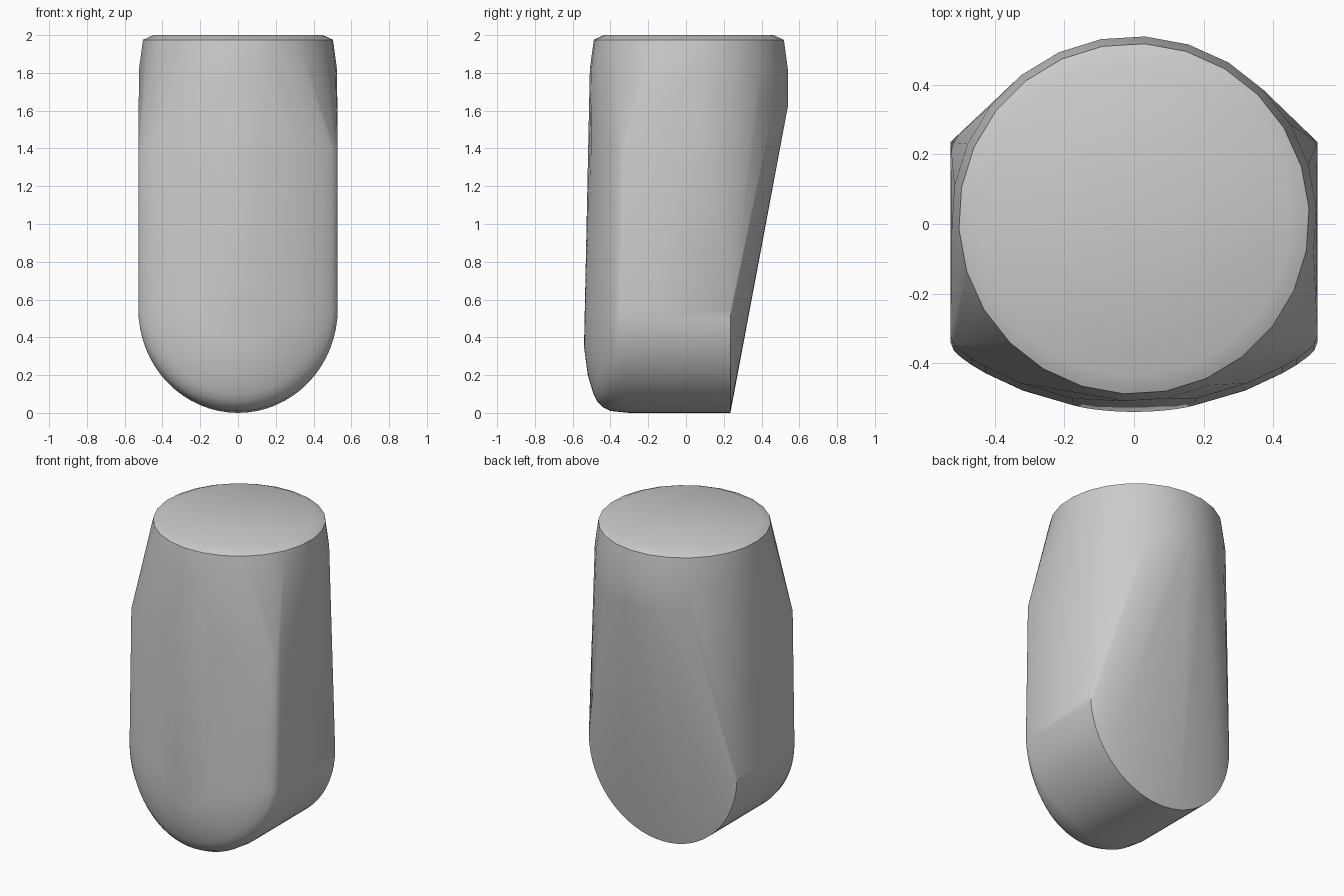
import bpy
import bmesh
import math

cube = bpy.data.objects.get("Cube")
if cube:
    bpy.data.objects.remove(cube, do_unlink=True)

grey = bpy.data.materials.new("plain grey")
grey.use_nodes = True
grey.diffuse_color = (0.6, 0.6, 0.6, 1)
grey.node_tree.nodes["Principled BSDF"].inputs["Base Color"].default_value = (0.6, 0.6, 0.6, 1)

HALF, ARCH, LEAN = 0.528, 0.55, 0.021
SHOULDER = 1.4
bm = bmesh.new()


def ring(z, radius, y=0.015, count=26):
    """Round section of the upper stem."""
    for i in range(count):
        a = math.tau * (i + 0.25) / count
        bm.verts.new((radius * math.cos(a), y + radius * math.sin(a), z))


def arch(inset, steps=32):
    """Points (x, z, downwardness) along a half-round bottom outline."""
    for i in range(steps + 1):
        a = math.pi * i / steps
        yield (-(HALF - inset) * math.cos(a), ARCH - (ARCH - inset) * math.sin(a), math.sin(a))


def bulge(x, z):
    """Gently bowed front that leans back towards the top."""
    return -0.54 + 0.54 * x * x + LEAN * max(0, z - 0.4)


# Round top: chamfered cap, then the straight stem
for z, radius in ((2.0, 0.45), (1.975, 0.504), (1.82, 0.525), (1.62, 0.525)):
    ring(z, radius)

# Flat back outline of the rounded foot
for x, z, down in arch(0):
    bm.verts.new((x, 0.235, z))

# Bowed front, softened most along its lower edge; the sides run up to the shoulder
for inset, soften in ((0, 0.24), (0.01, 0.14), (0.03, 0.1), (0.06, 0.07),
                      (0.1, 0.05), (0.2, 0.02), (0.35, 0)):
    for x, z, down in arch(inset):
        offset = soften * (0.2 + 0.8 * down ** 2)
        bm.verts.new((x, bulge(x, z) + offset, z))
        if down < 0.01:
            bm.verts.new((x, bulge(x, SHOULDER) + offset, SHOULDER))

# Skin the sections together
hull = bmesh.ops.convex_hull(bm, input=bm.verts[:])
unused = {v for v in hull["geom_interior"] + hull["geom_unused"]
          if isinstance(v, bmesh.types.BMVert)}
bmesh.ops.delete(bm, geom=list(unused), context='VERTS')
bmesh.ops.dissolve_limit(bm, angle_limit=math.radians(0.5), verts=bm.verts[:], edges=bm.edges[:])
bmesh.ops.recalc_face_normals(bm, faces=bm.faces[:])

mesh = bpy.data.meshes.new("rounded_body")
bm.to_mesh(mesh)
bm.free()
mesh.materials.append(grey)
body = bpy.data.objects.new("rounded_body", mesh)
bpy.context.collection.objects.link(body)

bpy.ops.object.select_all(action='DESELECT')
body.select_set(True)
bpy.context.view_layer.objects.active = body
bpy.ops.object.shade_smooth_by_angle(angle=math.radians(35))
